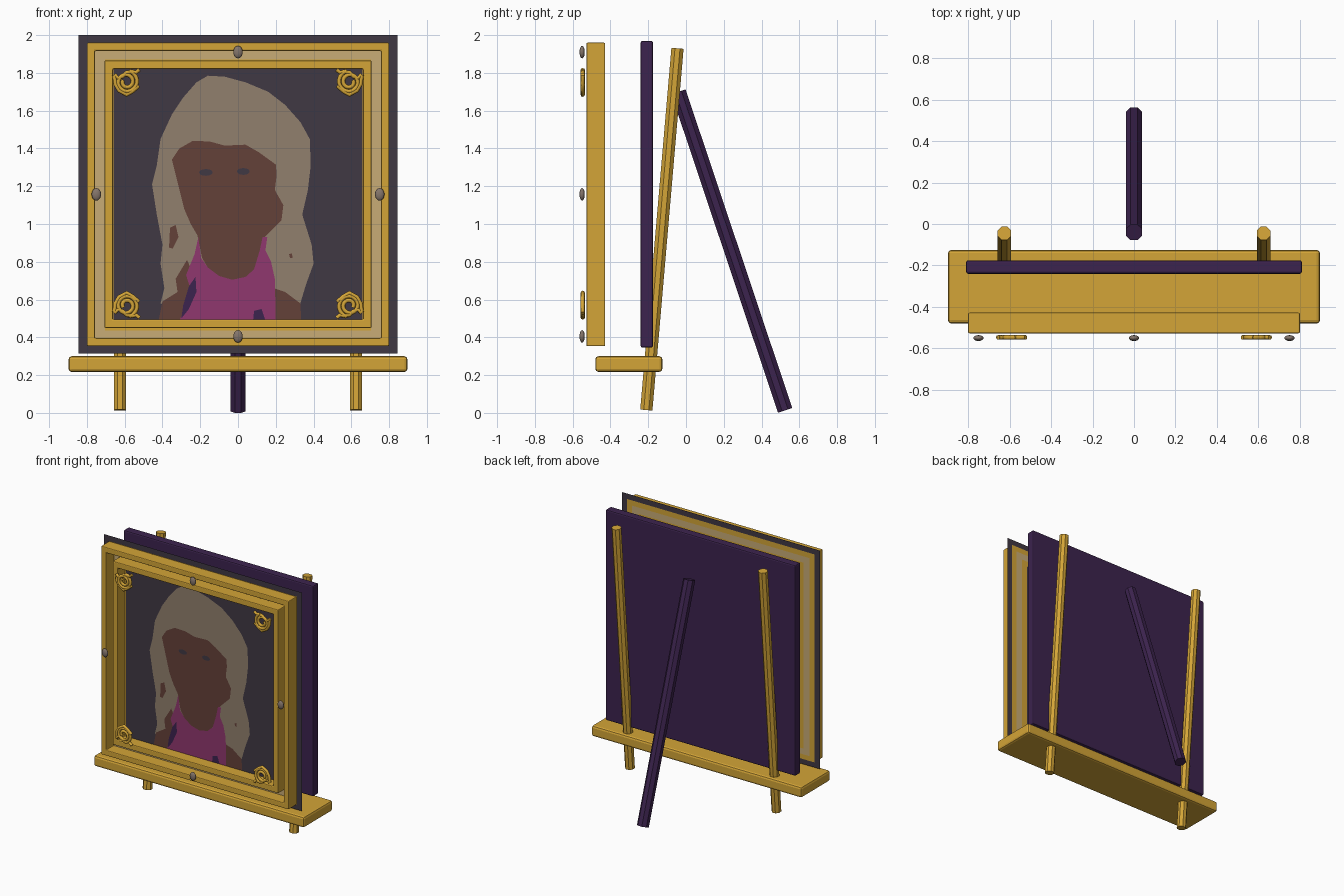
import bpy, bmesh, math
from mathutils import Vector

if "Cube" in bpy.data.objects:
    bpy.data.objects.remove(bpy.data.objects["Cube"])


def mat(name, r, g, b):
    lin = [((c / 255 + 0.055) / 1.055) ** 2.4 for c in (r, g, b)]
    m = bpy.data.materials.new(name)
    m.diffuse_color = (*lin, 1)
    m.use_nodes = True
    m.node_tree.nodes["Principled BSDF"].inputs["Base Color"].default_value = m.diffuse_color
    return m


GOLD = mat("gold", 212, 165, 55)
PURPLE = mat("dark purple", 60, 35, 78)
DARK = mat("charcoal violet", 64, 56, 68)
CREAM = mat("cream", 200, 172, 118)
HAIR = mat("ash blonde", 145, 128, 109)
SKIN = mat("brown skin", 100, 65, 57)
PINK = mat("magenta cloth", 144, 55, 110)
GEM = mat("grey stone", 132, 117, 107)


def make(name, bm, *mats):
    me = bpy.data.meshes.new(name)
    bm.to_mesh(me)
    bm.free()
    ob = bpy.data.objects.new(name, me)
    bpy.context.collection.objects.link(ob)
    for m in mats:
        me.materials.append(m)
    return ob


def bevel(ob, width, segments=2):
    b = ob.modifiers.new("bevel", 'BEVEL')
    b.width, b.segments = width, segments
    return ob


def box(name, x, y0, y1, z0, z1, m, bw):
    bm = bmesh.new()
    bmesh.ops.create_cube(bm, size=1)
    for v in bm.verts:
        v.co = (v.co.x * 2 * x, (y0 + y1) / 2 + v.co.y * (y1 - y0),
                (z0 + z1) / 2 + v.co.z * (z1 - z0))
    return bevel(make(name, bm, m), bw)


def rect(bm, x, z0, z1, y):
    return [bm.verts.new(p) for p in ((-x, y, z0), (x, y, z0), (x, y, z1), (-x, y, z1))]


def ring(name, x, z0, z1, w, y0, y1, m):
    bm = bmesh.new()
    loops = [rect(bm, x, z0, z1, y0), rect(bm, x, z0, z1, y1),
             rect(bm, x - w, z0 + w, z1 - w, y1), rect(bm, x - w, z0 + w, z1 - w, y0)]
    for k in range(4):
        a, b = loops[k], loops[(k + 1) % 4]
        for i in range(4):
            j = (i + 1) % 4
            bm.faces.new((a[i], a[j], b[j], b[i]))
    bmesh.ops.recalc_face_normals(bm, faces=bm.faces)
    return bevel(make(name, bm, m), 0.006)


def rod(name, a, b, r, m):
    a, b = Vector(a), Vector(b)
    bm = bmesh.new()
    bmesh.ops.create_cone(bm, cap_ends=True, segments=8, radius1=r, radius2=r,
                          depth=(b - a).length)
    for v in bm.verts:      # turn flats towards the axes
        x, y, c, s = v.co.x, v.co.y, math.cos(math.pi / 8), math.sin(math.pi / 8)
        if abs(min(abs(x), abs(y))) < 1e-5:
            v.co.x, v.co.y = x * c - y * s, x * s + y * c
    # normalise to an octagon with flats facing front and side
    ring_angles = {}
    for lvl in (-1, 1):
        vs = [v for v in bm.verts if v.co.z * lvl > 0]
        vs.sort(key=lambda v: v.index)
        for i, v in enumerate(vs):
            t = math.pi / 8 + i * math.pi / 4
            v.co.x, v.co.y = r * math.cos(t), r * math.sin(t)
    ob = make(name, bm, m)
    ob.location = (a + b) / 2
    ob.rotation_euler = (-math.atan2(b.y - a.y, b.z - a.z), 0, 0)
    return ob


def plate(name, pts, y, m):
    bm = bmesh.new()
    f = bm.faces.new([bm.verts.new((x, y, z)) for x, z in pts])
    f.normal_update()
    if f.normal.y > 0:
        f.normal_flip()
    return make(name, bm, m)


# easel: backing board, shelf, two front legs and rear strut
box("backing_board", 0.81, -0.24, -0.175, 0.345, 1.97, PURPLE, 0.01)
box("shelf", 0.897, -0.48, -0.125, 0.217, 0.30, GOLD, 0.016)
for s, side in ((-1, "left"), (1, "right")):
    rod("front_leg_" + side, (s * 0.625, -0.21, 0.015), (s * 0.625, -0.045, 1.93), 0.035, GOLD)
rod("rear_strut", (0, 0.525, 0.013), (0, -0.04, 1.70), 0.043, PURPLE)

# picture frame: outer and inner mouldings
ring("outer_frame", 0.80, 0.353, 1.96, 0.043, -0.527, -0.428, GOLD)
ring("inner_frame", 0.707, 0.45, 1.866, 0.045, -0.52, -0.428, GOLD)

# painted sheet with banded border, seen from both sides
bm = bmesh.new()
bands = [rect(bm, 0.845 - d, 0.315 + d * 0.86, 2.0 - d * 0.93, -0.425)
         for d in (0, 0.045, 0.088, 0.14, 0.185)]
for k in range(4):
    for i in range(4):
        j = (i + 1) % 4
        f = bm.faces.new((bands[k][i], bands[k][j], bands[k + 1][j], bands[k + 1][i]))
        f.material_index = (0, 1, 2, 1)[k]
bm.faces.new(bands[4])
make("canvas_sheet", bm, DARK, GOLD, CREAM)

# portrait, as thin layered shapes
plate("hair", [(-.41, .58), (-.39, .66), (-.41, .79), (-.40, .89), (-.43, 1.05), (-.455, 1.21),
               (-.43, 1.31), (-.41, 1.45), (-.35, 1.58), (-.29, 1.67), (-.22, 1.75), (-.16, 1.785),
               (-.07, 1.78), (.04, 1.75), (.16, 1.70), (.25, 1.63), (.33, 1.54), (.38, 1.45),
               (.385, 1.31), (.37, 1.18), (.34, 1.05), (.39, .89), (.40, .79), (.36, .68),
               (.33, .58), (.2, .52), (-.3, .52)], -0.427, HAIR)
plate("face_and_neck", [(-.35, 1.34), (-.31, 1.40), (-.24, 1.44), (-.15, 1.437), (-.07, 1.415),
                        (.04, 1.42), (.11, 1.38), (.20, 1.315), (.205, 1.26), (.195, 1.18),
                        (.24, 1.10), (.23, 1.02), (.17, .96), (.13, .92), (.12, .80), (.03, .70),
                        (-.12, .70), (-.19, .82), (-.215, .94), (-.25, 1.0), (-.285, 1.08),
                        (-.31, 1.18), (-.33, 1.26)], -0.428, SKIN)
plate("left_shoulder", [(-.42, .49), (-.40, .59), (-.32, .64), (-.33, .71), (-.27, .81),
                        (-.22, .70), (-.24, .49)], -0.428, SKIN)
plate("right_shoulder", [(.18, .49), (.19, .66), (.25, .64), (.33, .58), (.335, .49)], -0.428, SKIN)
plate("ear_patch", [(-.36, .98), (-.33, .995), (-.315, .93), (-.345, .87), (-.365, .875)],
      -0.428, SKIN)
plate("lock_patch", [(.27, .84), (.285, .845), (.29, .82), (.275, .82)], -0.428, SKIN)
plate("top_garment", [(-.21, .93), (-.195, .82), (-.16, .77), (-.10, .725), (-.03, .705),
                      (.04, .72), (.085, .76), (.115, .86), (.13, .93), (.155, .93), (.145, .86),
                      (.175, .80), (.195, .71), (.20, .49), (-.31, .49), (-.27, .57),
                      (-.25, .65), (-.275, .73), (-.23, .84)], -0.429, PINK)
plate("left_fold", [(-.225, .72), (-.22, .64), (-.26, .55), (-.30, .50), (-.29, .57), (-.26, .67)],
      -0.430, PURPLE)
plate("right_fold", [(.08, .49), (.085, .54), (.125, .55), (.145, .49)], -0.430, PURPLE)
for cx, cz, rx in ((-.17, 1.273, .036), (.028, 1.278, .034)):
    plate("eye", [(cx + rx * math.cos(t * math.pi / 6), cz + .018 * math.sin(t * math.pi / 6))
                  for t in range(12)], -0.430, DARK)

# stone studs at the middle of each side
for x, z in ((0, 1.91), (0, 0.405), (-0.75, 1.157), (0.75, 1.157)):
    bm = bmesh.new()
    bmesh.ops.create_uvsphere(bm, u_segments=16, v_segments=10, radius=1)
    for v in bm.verts:
        v.co = (x + v.co.x * 0.025, -0.55 + v.co.y * 0.014, z + v.co.z * 0.033)
    for f in bm.faces:
        f.smooth = True
    make("stone_stud", bm, GEM)


# scroll ornaments in the corners
def scroll(sx, sz, cz):
    cu = bpy.data.curves.new("corner_scroll", 'CURVE')
    cu.dimensions, cu.bevel_depth, cu.bevel_resolution = '3D', 0.011, 2
    cu.use_fill_caps = True
    spiral = []
    for i in range(41):
        t = i / 40
        a, r = 2.6 + t * 3.6 * math.pi, 0.02 + 0.04 * t
        spiral.append((r * math.cos(a), r * math.sin(a)))
    leaf = [(-.065, .04), (-.045, .02), (-.02, .03), (.0, .05), (.03, .055), (.05, .05), (.068, .065)]
    tail = [(-.065, .035), (-.06, -.01), (-.04, -.045), (0, -.068), (.03, -.05), (.065, -.02)]
    for pts in (spiral, leaf, tail):
        sp = cu.splines.new('POLY')
        sp.points.add(len(pts) - 1)
        for p, (x, z) in zip(sp.points, pts):
            p.co = (sx * 0.59 - sx * x, -0.547, cz + sz * z, 1)
    cu.materials.append(GOLD)
    ob = bpy.data.objects.new("corner_scroll", cu)
    bpy.context.collection.objects.link(ob)
    bpy.ops.object.select_all(action='DESELECT')
    ob.select_set(True)
    bpy.context.view_layer.objects.active = ob
    bpy.ops.object.convert(target='MESH')


for sx in (-1, 1):
    scroll(sx, 1, 1.752)
    scroll(sx, -1, 0.568)
